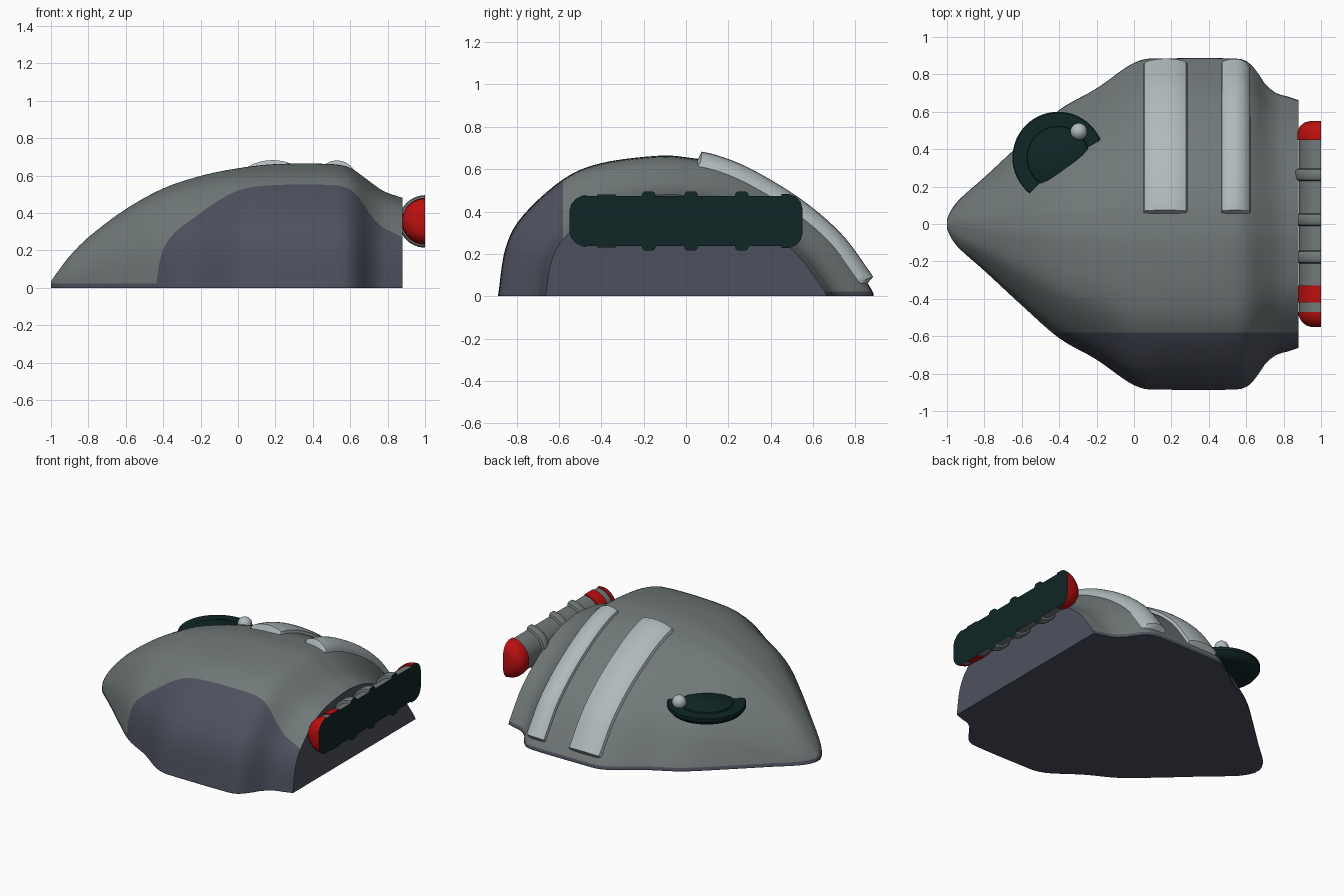
import bpy, bmesh, math
from mathutils import Vector

if "Cube" in bpy.data.objects:
    bpy.data.objects.remove(bpy.data.objects["Cube"])


def material(name, rgb):
    m = bpy.data.materials.new(name)
    m.diffuse_color = (*rgb, 1)
    m.use_nodes = True
    m.node_tree.nodes["Principled BSDF"].inputs["Base Color"].default_value = m.diffuse_color
    return m


GREY = material("shell grey", (0.165, 0.19, 0.19))
SLATE = material("slate", (0.075, 0.083, 0.112))
LIGHT = material("light grey", (0.43, 0.49, 0.50))
RED = material("red", (0.50, 0.005, 0.005))
DARK = material("dark green", (0.005, 0.019, 0.019))


def finish(bm, name, mats, angle=35):
    bmesh.ops.recalc_face_normals(bm, faces=bm.faces)
    me = bpy.data.meshes.new(name)
    bm.to_mesh(me)
    bm.free()
    for m in mats:
        me.materials.append(m)
    me.shade_smooth()
    me.set_sharp_from_angle(angle=math.radians(angle))
    ob = bpy.data.objects.new(name, me)
    bpy.context.collection.objects.link(ob)
    return ob


def curve(pts, x):
    """Smooth interpolation of a table of (x, value) points."""
    n = len(pts)
    i = 0
    while i < n - 2 and x > pts[i + 1][0]:
        i += 1

    def slope(k):
        a, b = pts[max(k - 1, 0)], pts[min(k + 1, n - 1)]
        return (b[1] - a[1]) / (b[0] - a[0])
    (x0, a), (x1, b) = pts[i], pts[i + 1]
    h = x1 - x0
    t = (x - x0) / h
    return ((2*t**3 - 3*t*t + 1) * a + (t**3 - 2*t*t + t) * h * slope(i)
            + (3*t*t - 2*t**3) * b + (t**3 - t*t) * h * slope(i + 1))


# Half width and height along the body, nose to tail
WIDTH = [(-1, .025), (-.98, .07), (-.94, .125), (-.8, .25), (-.6, .435), (-.4, .61),
         (-.2, .725), (-.03, .845), (.05, .88), (.12, .885), (.53, .885), (.6, .872),
         (.65, .825), (.7, .75), (.76, .70), (.82, .682), (.88, .662)]
HEIGHT = [(-1, .035), (-.95, .105), (-.9, .17), (-.8, .27), (-.6, .42), (-.4, .53),
          (-.2, .597), (0, .638), (.2, .66), (.5, .66), (.6, .64), (.7, .57),
          (.78, .515), (.88, .48)]
# Lopsided cross-section at the widest place
SECTION = [(-.885, 0), (-.882, .03), (-.85, .23), (-.77, .38), (-.58, .553), (-.4, .63),
           (-.13, .665), (.02, .655), (.14, .632), (.3, .565), (.52, .43), (.7, .275),
           (.82, .115), (.878, .025), (.885, 0)]
M = 70
dense = []
for k in range(M + 1):
    s = (len(SECTION) - 1) * k / M
    dense.append((curve([(i, p[0]) for i, p in enumerate(SECTION)], s),
                  max(0, curve([(i, p[1]) for i, p in enumerate(SECTION)], s))))


def shell_point(x, p):
    return Vector((x, p[0] * curve(WIDTH, x) / .885, p[1] * curve(HEIGHT, x) / .665))


# Main shell, lofted from nose to tail
bm = bmesh.new()
xs = [-1, -.993, -.985, -.975, -.96] + [-.94 + 1.82 * i / 60 for i in range(61)]
rings = [[bm.verts.new(shell_point(x, p)) for p in dense] for x in xs]
for a, b in zip(rings, rings[1:]):
    for j in range(M + 1):
        k = (j + 1) % (M + 1)
        bm.faces.new((a[j], a[k], b[k], b[j]))
bm.faces.new(rings[0])
bm.faces.new(rings[-1])
# Colour split: front flank, base rim, underside and tail face are slate
for co, no in (((0, -.58, 0), (0, 1, 0)), ((0, 0, .022), (0, 0, 1))):
    bmesh.ops.bisect_plane(bm, geom=bm.verts[:] + bm.edges[:] + bm.faces[:],
                           dist=1e-5, plane_co=co, plane_no=no)
for f in bm.faces:
    c = f.calc_center_median()
    f.material_index = int(c.y < -.58 or c.z < .022 or c.x > .8799)
finish(bm, "shell", [GREY, SLATE])


# Two pillowed strips running down the far side
def strip(name, x0, x1):
    bm = bmesh.new()
    path = [p for p in dense if .03 <= p[0] <= .866]
    n, across = len(path), 16
    rows = []
    for i, p in enumerate(path):
        q0, q1 = path[max(i - 1, 0)], path[min(i + 1, n - 1)]
        nrm = Vector((0, q0[1] - q1[1], q1[0] - q0[0])).normalized()
        row = []
        for j in range(across + 1):
            u = 2 * j / across - 1
            rise = .005 + .035 * (1 - u * u) ** .7
            if abs(u) == 1 or i in (0, n - 1):
                rise = -.03
            row.append(bm.verts.new(shell_point(x0 + (x1 - x0) * j / across, p) + nrm * rise))
        rows.append(row)
    for a, b in zip(rows, rows[1:]):
        for j in range(across):
            bm.faces.new((a[j], a[j + 1], b[j + 1], b[j]))
    finish(bm, name, [LIGHT], 40)


strip("wide_strip", .04, .295)
strip("narrow_strip", .46, .63)


def lathe(bm, prof, centre, axis, start, sweep, steps, mats):
    """Turn (distance along axis, radius) points; mats gives one index per segment."""
    def place(h, r, a):
        c, s = r * math.cos(a), r * math.sin(a)
        return Vector(centre) + (Vector((c, h, s)) if axis == "y" else Vector((c, s, h)))
    rows = [[bm.verts.new(place(h, r, start + sweep * k / steps)) for k in range(steps + 1)]
            for h, r in prof]
    for i, (a, b) in enumerate(zip(rows, rows[1:])):
        for k in range(steps):
            bm.faces.new((a[k], a[k + 1], b[k + 1], b[k])).material_index = mats[i]
    return rows


# Half-round tail canister: red ends, grey tube with raised rings
left = [(-.55, .001), (-.55, .055), (-.542, .08), (-.52, .105), (-.49, .12), (-.47, .123)]
band = [(-.42, .118), (-.42, .125), (-.33, .125), (-.33, .118)]
ringed = []
for y in (-.2, 0, .24):
    ringed += [(y - .01, .118), (y - .005, .133), (y + .005, .14), (y + .042, .14),
               (y + .052, .133), (y + .057, .118)]
right = [(.45, .118), (.45, .127), (.49, .127), (.52, .115), (.542, .09), (.55, .06), (.55, .001)]
prof = left + [(-.47, .118)] + band + ringed + right
mats = []
for (y0, _), (y1, _) in zip(prof, prof[1:]):
    y = (y0 + y1) / 2
    mats.append(int(y <= -.47 or -.42 <= y <= -.33 or y >= .45))
bm = bmesh.new()
rows = lathe(bm, prof, (1, 0, .355), "y", math.pi / 2, math.pi, 24, mats)
# Flat dark back of the canister
for a, b in zip(rows, rows[1:]):
    if (a[0].co.y - b[0].co.y) ** 2 > 1e-10:
        bm.faces.new((a[0], b[0], b[-1], a[-1])).material_index = 2
finish(bm, "tail_canister", [GREY, RED, DARK])

# Round side plate half sunk in the shell, with a raised lens
C = (-.405, .355, .355)
bm = bmesh.new()
lathe(bm, [(-.04, .001), (-.04, .19), (-.025, .225), (0, .245), (.018, .245), (.022, .24),
           (.022, .001)], C, "z", 0, 2 * math.pi, 56, [0] * 6)
bmesh.ops.remove_doubles(bm, verts=bm.verts, dist=1e-4)
finish(bm, "side_plate", [DARK])
bm = bmesh.new()
lathe(bm, [(.015, .17), (.03, .165), (.043, .13), (.052, .08), (.056, .001)],
      C, "z", 0, 2 * math.pi, 48, [0] * 4)
bmesh.ops.remove_doubles(bm, verts=bm.verts, dist=1e-4)
finish(bm, "plate_lens", [DARK])

# Small ball on the plate
bm = bmesh.new()
bmesh.ops.create_uvsphere(bm, u_segments=24, v_segments=14, radius=.045)
bmesh.ops.translate(bm, verts=bm.verts, vec=(-.295, .495, .405))
finish(bm, "plate_ball", [LIGHT], 60)
